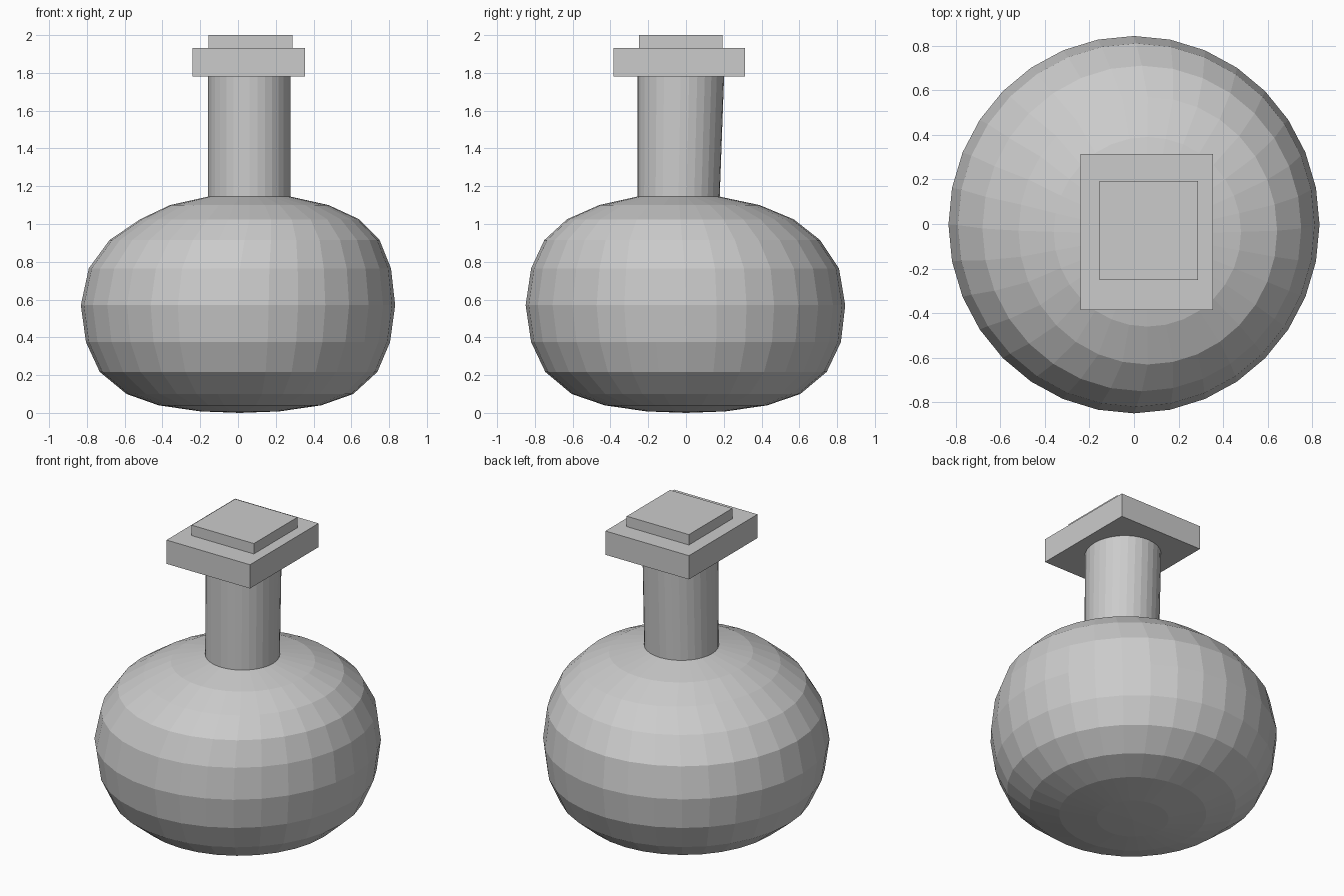
import bpy, bmesh, math

if "Cube" in bpy.data.objects:
    bpy.data.objects.remove(bpy.data.objects["Cube"])

SEG = 32


def loft(name, rings, bottom_pole=None):
    """Stack elliptical rings (cx, cy, z, rx, ry) into one flat-shaded solid."""
    bm = bmesh.new()
    loops = []
    for cx, cy, z, rx, ry in rings:
        loops.append([bm.verts.new((cx + rx * math.cos(2 * math.pi * i / SEG),
                                    cy + ry * math.sin(2 * math.pi * i / SEG), z))
                      for i in range(SEG)])
    for a, b in zip(loops, loops[1:]):
        for i in range(SEG):
            j = (i + 1) % SEG
            bm.faces.new((a[i], a[j], b[j], b[i]))
    bm.faces.new(loops[-1])
    if bottom_pole:
        p = bm.verts.new(bottom_pole)
        for i in range(SEG):
            bm.faces.new((p, loops[0][(i + 1) % SEG], loops[0][i]))
    else:
        bm.faces.new(loops[0][::-1])
    bmesh.ops.recalc_face_normals(bm, faces=bm.faces)
    mesh = bpy.data.meshes.new(name)
    bm.to_mesh(mesh)
    bm.free()
    obj = bpy.data.objects.new(name, mesh)
    bpy.context.collection.objects.link(obj)
    return obj


def slab(name, x0, x1, y0, y1, z0, z1):
    bpy.ops.mesh.primitive_cube_add(size=1, location=((x0 + x1) / 2, (y0 + y1) / 2, (z0 + z1) / 2))
    obj = bpy.context.object
    obj.name = name
    obj.scale = (x1 - x0, y1 - y0, z1 - z0)


# Squashed round body, its shoulder drifting towards the off-centre neck
loft("body", [
    (0.01, 0.0, 0.008, 0.21, 0.21),
    (0.01, 0.0, 0.04, 0.43, 0.43),
    (0.01, 0.0, 0.10, 0.60, 0.605),
    (0.003, 0.0, 0.217, 0.735, 0.745),
    (0.0, 0.0, 0.375, 0.805, 0.82),
    (0.0, -0.003, 0.57, 0.832, 0.846),
    (0.01, -0.005, 0.765, 0.80, 0.815),
    (0.035, -0.02, 0.915, 0.715, 0.73),
    (0.062, -0.03, 1.025, 0.58, 0.60),
    (0.06, -0.035, 1.10, 0.42, 0.425),
    (0.06, -0.04, 1.145, 0.218, 0.218),
], bottom_pole=(0.01, 0, 0))

# Neck
loft("neck", [
    (0.06, -0.04, 1.13, 0.218, 0.218),
    (0.06, -0.028, 1.79, 0.218, 0.23),
])

# Square stopper in two steps
slab("collar", -0.24, 0.355, -0.385, 0.313, 1.78, 1.933)
slab("stopper_top", -0.155, 0.288, -0.25, 0.192, 1.92, 2.0)
